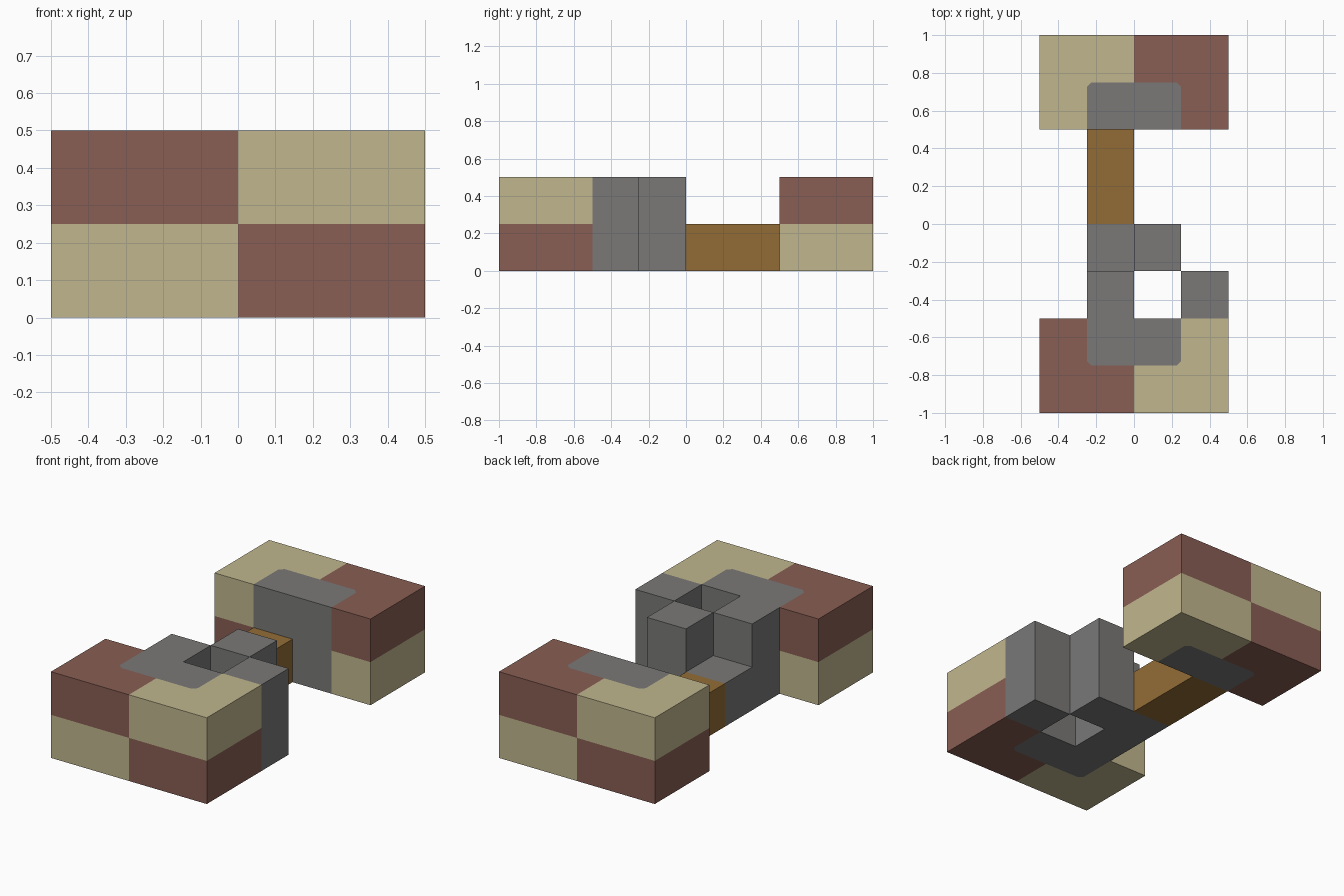
import bpy
import bmesh
from mathutils import Vector

default = bpy.data.objects.get("Cube")
if default:
    bpy.data.objects.remove(default, do_unlink=True)


def make_material(name, rgb):
    mat = bpy.data.materials.new(name)
    mat.use_nodes = True
    mat.diffuse_color = (*rgb, 1)
    mat.node_tree.nodes["Principled BSDF"].inputs["Base Color"].default_value = (*rgb, 1)
    return mat


CREAM = make_material("cream", (0.53, 0.47, 0.27))
RED = make_material("brick red", (0.25, 0.112, 0.088))
GREY = make_material("stone grey", (0.193, 0.19, 0.187))
BROWN = make_material("wood brown", (0.29, 0.152, 0.037))

CELL = 0.25


def box_mesh(low, high):
    low, high = Vector(low), Vector(high)
    bm = bmesh.new()
    bmesh.ops.create_cube(bm, size=1)
    for v in bm.verts:
        v.co = (low + high) / 2 + v.co * (high - low)
    return bm


def finish(name, bm, materials):
    mesh = bpy.data.meshes.new(name)
    bm.to_mesh(mesh)
    bm.free()
    for mat in materials:
        mesh.materials.append(mat)
    obj = bpy.data.objects.new(name, mesh)
    bpy.context.collection.objects.link(obj)
    return obj


def end_block(name, side):
    """Chequered block with a grey core reaching its inner face; side is -1 front, 1 back."""
    ys = sorted((side * 0.5, side))
    bm = box_mesh((-0.5, ys[0], 0), (0.5, ys[1], 0.5))
    edge_y = side * 3 * CELL
    corner = 2 * CELL + CELL - 0.025 + CELL
    # Cut the colour borders, with the core's two outer corners clipped
    cuts = [((0, 0, 0), (1, 0, 0)), ((0, 0, CELL), (0, 0, 1)),
            ((CELL, 0, 0), (1, 0, 0)), ((-CELL, 0, 0), (1, 0, 0)),
            ((0, edge_y, 0), (0, 1, 0)),
            ((0, side * corner, 0), (1, side, 0)),
            ((0, side * corner, 0), (-1, side, 0))]
    for point, normal in cuts:
        bmesh.ops.bisect_plane(bm, geom=bm.verts[:] + bm.edges[:] + bm.faces[:],
                               dist=1e-5, plane_co=point, plane_no=normal)
    for face in bm.faces:
        c = face.calc_center_median()
        depth = abs(c.y)
        if abs(c.x) < CELL and depth < abs(edge_y) and abs(c.x) + depth < corner:
            face.material_index = 2
        else:
            face.material_index = int((c.x < 0) == (c.z > CELL)) ^ int(side > 0)
    return finish(name, bm, (CREAM, RED, GREY))


end_block("front_block", -1)
end_block("back_block", 1)

# Grey stone cells and the wooden beam: x cell, y start, y length, height
parts = {
    "right_stone_pillar": (-1, -2, 1, 2, GREY),
    "low_stone_step": (-1, -1, 1, 1, GREY),
    "middle_stone_pillar": (0, -1, 1, 2, GREY),
    "left_stone_pillar": (1, -2, 1, 2, GREY),
    "wooden_beam": (-1, 0, 2, 1, BROWN),
}
for name, (x, y, length, height, mat) in parts.items():
    low = Vector((x, y, 0)) * CELL
    high = Vector((x + 1, y + length, height)) * CELL
    finish(name, box_mesh(low, high), (mat,))
